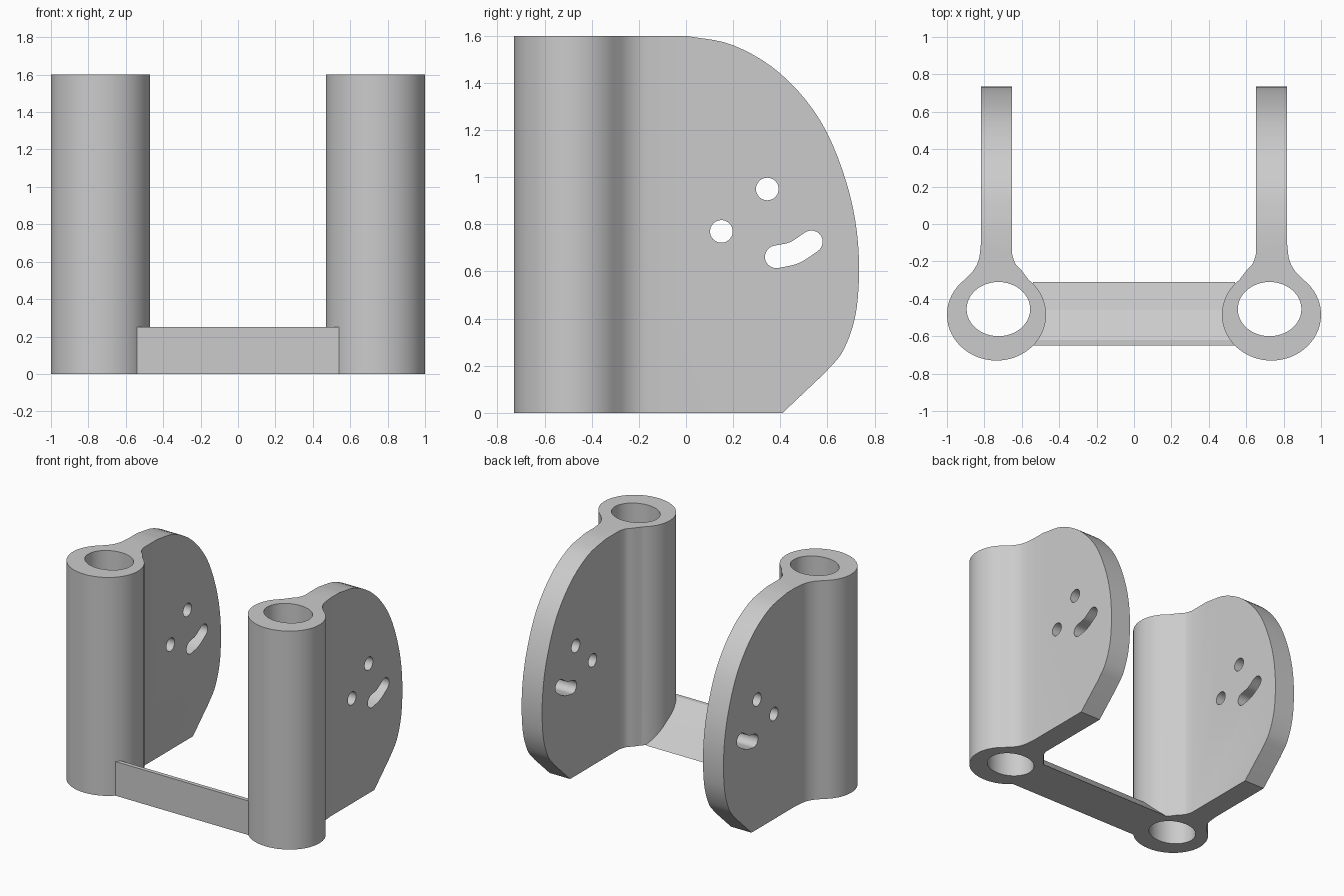
import bpy, bmesh, math
from mathutils import Vector

if "Cube" in bpy.data.objects:
    bpy.data.objects.remove(bpy.data.objects["Cube"])

grey = bpy.data.materials.new("plain grey")
grey.use_nodes = True
colour = (0.6, 0.6, 0.6, 1)
grey.diffuse_color = colour
grey.node_tree.nodes["Principled BSDF"].inputs["Base Color"].default_value = colour


def arc(cx, cy, rx, ry, start, end, steps):
    """Points along an elliptical arc, angles in degrees."""
    angles = [math.radians(start + (end - start) * i / steps) for i in range(steps + 1)]
    return [(cx + rx * math.cos(a), cy + ry * math.sin(a)) for a in angles]


def spline(points, steps=5):
    """Smooth open curve through the given points."""
    pts = [Vector(p) for p in points]
    pts = [2 * pts[0] - pts[1]] + pts + [2 * pts[-1] - pts[-2]]
    out = []
    for a, b, c, d in zip(pts, pts[1:], pts[2:], pts[3:]):
        for i in range(steps):
            t = i / steps
            out.append(tuple(b + (c - a) * t / 2 + (2 * a - 5 * b + 4 * c - d) * t**2 / 2
                             + (3 * b - a - 3 * c + d) * t**3 / 2))
    return out + [tuple(pts[-2])]


def prism(name, outline, axis, low, high):
    """Extrude an outline along z (outline in xy) or along x (outline in yz)."""
    bm = bmesh.new()
    place = (lambda u, v, w: (u, v, w)) if axis == "z" else (lambda u, v, w: (w, u, v))
    face = bm.faces.new([bm.verts.new(place(u, v, low)) for u, v in outline])
    moved = bmesh.ops.extrude_face_region(bm, geom=[face])
    verts = [v for v in moved["geom"] if isinstance(v, bmesh.types.BMVert)]
    bmesh.ops.translate(bm, verts=verts, vec=place(0, 0, high - low))
    bmesh.ops.recalc_face_normals(bm, faces=bm.faces)
    mesh = bpy.data.meshes.new(name)
    bm.to_mesh(mesh)
    bm.free()
    mesh.materials.append(grey)
    obj = bpy.data.objects.new(name, mesh)
    bpy.context.collection.objects.link(obj)
    return obj


def carve(obj, operation, cutter):
    """Apply a boolean and discard its cutter."""
    cutter.hide_render = True
    mod = obj.modifiers.new("carve", "BOOLEAN")
    mod.operation, mod.object, mod.solver = operation, cutter, "EXACT"
    graph = bpy.context.evaluated_depsgraph_get()
    graph.update()
    mesh = bpy.data.meshes.new_from_object(obj.evaluated_get(graph))
    obj.modifiers.clear()
    obj.data = mesh
    bpy.data.objects.remove(cutter)


def smooth(obj):
    bpy.ops.object.select_all(action="DESELECT")
    obj.select_set(True)
    bpy.context.view_layer.objects.active = obj
    bpy.ops.object.shade_smooth_by_angle(angle=math.radians(30))


# Plan of one bracket: round tube flowing into a flat plate
tube = arc(0.735, -0.485, 0.265, 0.245, 130, 410, 48)
outer_fillet = spline([tube[-1], (0.86, -0.25), (0.83, -0.19), (0.818, -0.1)])
inner_fillet = spline([(0.652, -0.16), (0.635, -0.21), (0.6, -0.25), tube[0]])
plan = tube[:-1] + outer_fillet + [(0.818, 0.9), (0.652, 0.9)] + inner_fillet[:-1]
bore = arc(0.725, -0.455, 0.17, 0.145, 0, 360, 48)[:-1]

# Side outline: straight front, rounded back, chamfered foot
back = spline([(0, 1.6), (0.2, 1.56), (0.4, 1.44), (0.57, 1.24), (0.68, 0.98),
               (0.73, 0.72), (0.725, 0.45), (0.67, 0.27), (0.59, 0.17)])
side = [(-0.8, 0), (-0.8, 1.6)] + back + [(0.41, 0)]

# Plate openings: two round holes and a curved slot
holes = [arc(y, z, 0.048, 0.048, 0, 360, 32)[:-1] for y, z in ((0.345, 0.95), (0.15, 0.77))]
r = 0.048
middle = spline([(0.383, 0.662), (0.46, 0.68), (0.532, 0.726)], 6)
upper, lower = [], []
for i, p in enumerate(middle):
    t = Vector(middle[min(i + 1, len(middle) - 1)]) - Vector(middle[max(i - 1, 0)])
    n = Vector((-t.y, t.x)).normalized() * r
    upper.append(tuple(Vector(p) + n))
    lower.append(tuple(Vector(p) - n))


def cap(centre, start):
    """Half circle from the start point, clockwise."""
    a = math.degrees(math.atan2(start[1] - centre[1], start[0] - centre[0]))
    return arc(*centre, r, r, a, a - 180, 12)[1:-1]


slot = upper + cap(middle[-1], upper[-1]) + lower[::-1] + cap(middle[0], lower[0])

# Two mirrored brackets
for name, s in (("left_bracket", 1), ("right_bracket", -1)):
    flip = lambda pts: [(s * x, y) for x, y in pts]
    bracket = prism(name, flip(plan), "z", -0.1, 1.7)
    carve(bracket, "DIFFERENCE", prism("bore_cutter", flip(bore), "z", -0.3, 1.9))
    carve(bracket, "INTERSECT", prism("side_cutter", side, "x", -1.2, 1.2))
    for shape in holes + [slot]:
        carve(bracket, "DIFFERENCE", prism("hole_cutter", shape, "x", -1.2, 1.2))
    smooth(bracket)

# Cross bar: upright front, two sloping faces behind
bar = [(-0.65, 0), (-0.65, 0.25), (-0.62, 0.25), (-0.46, 0.15), (-0.31, 0)]
prism("cross_bar", bar, "x", -0.54, 0.54)
